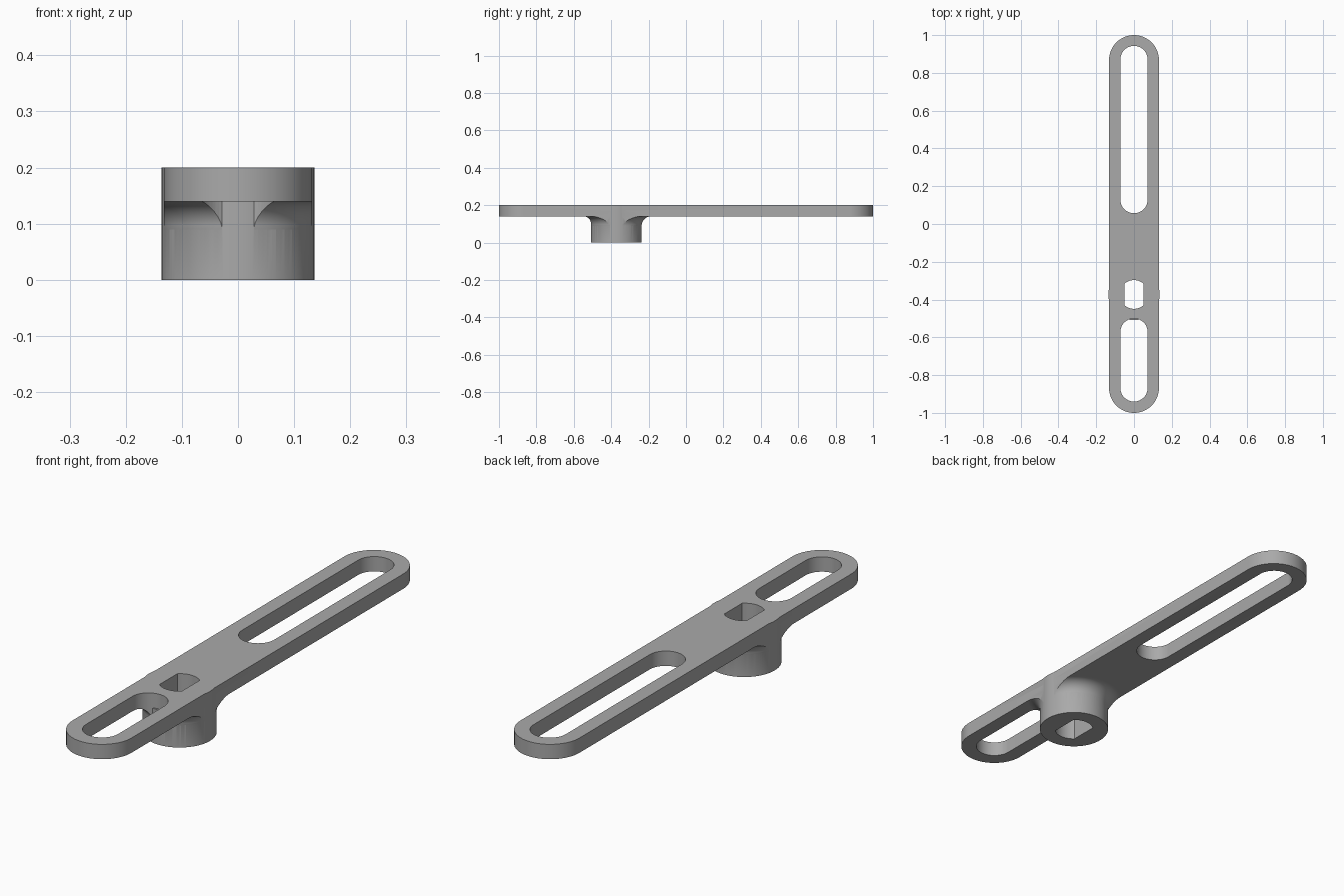
import bpy, bmesh, math

if "Cube" in bpy.data.objects:
    bpy.data.objects.remove(bpy.data.objects["Cube"], do_unlink=True)

TOP, UNDER = 0.2, 0.14        # faces of the flat bar
HALF_W = 0.132                # half width of the bar
HUB_Y, HUB_R = -0.373, 0.136
FILLET = 0.05

grey = bpy.data.materials.new("plain grey")
grey.use_nodes = True
colour = (0.4, 0.4, 0.4, 1)
grey.diffuse_color = colour
grey.node_tree.nodes["Principled BSDF"].inputs["Base Color"].default_value = colour


def make_object(name, bm):
    bmesh.ops.recalc_face_normals(bm, faces=bm.faces)
    mesh = bpy.data.meshes.new(name)
    bm.to_mesh(mesh)
    bm.free()
    mesh.materials.append(grey)
    obj = bpy.data.objects.new(name, mesh)
    bpy.context.collection.objects.link(obj)
    return obj


def prism(name, outline, z0, z1):
    bm = bmesh.new()
    face = bm.faces.new([bm.verts.new((x, y, z0)) for x, y in outline])
    up = bmesh.ops.extrude_face_region(bm, geom=[face])["geom"]
    verts = [v for v in up if isinstance(v, bmesh.types.BMVert)]
    bmesh.ops.translate(bm, verts=verts, vec=(0, 0, z1 - z0))
    return make_object(name, bm)


def arc(cy, r, start, end, steps=32):
    angles = [start + (end - start) * i / steps for i in range(steps + 1)]
    return [(r * math.cos(a), cy + r * math.sin(a)) for a in angles]


def stadium(y0, y1, r):
    return arc(y1 - r, r, 0, math.pi) + arc(y0 + r, r, math.pi, 2 * math.pi)


def circle(cy, r):
    return arc(cy, r, 0, 2 * math.pi, 96)[:-1]


def lathe(name, profile, cy):
    bm = bmesh.new()
    verts = [bm.verts.new((r, cy, z)) for r, z in profile]
    edges = [bm.edges.new(pair) for pair in zip(verts, verts[1:])]
    bmesh.ops.spin(bm, geom=verts + edges, cent=(0, cy, 0), axis=(0, 0, 1),
                   angle=2 * math.pi, steps=96, use_merge=True)
    bmesh.ops.remove_doubles(bm, verts=bm.verts, dist=1e-5)
    return make_object(name, bm)


def combine(target, tool, operation):
    mod = target.modifiers.new(operation, "BOOLEAN")
    mod.operation, mod.solver, mod.object = operation, "EXACT", tool
    bpy.context.view_layer.update()
    graph = bpy.context.evaluated_depsgraph_get()
    result = bpy.data.meshes.new_from_object(target.evaluated_get(graph))
    target.modifiers.clear()
    target.data = result
    bpy.data.objects.remove(tool, do_unlink=True)


def cut_slots(target, z0):
    for y0, y1 in ((0.057, 0.943), (-0.94, -0.5)):
        combine(target, prism("slot_cutter", stadium(y0, y1, 0.072), z0, 0.3), "DIFFERENCE")


# Flat bar with rounded ends
bar = prism("slotted_arm", stadium(-1, 1, HALF_W), UNDER, TOP)

# Flared fillet under the bar, trimmed to the bar's width
flare = [(0, 0.08), (HUB_R - 0.003, 0.08)]
for i in range(13):
    a = math.pi / 2 * i / 12
    flare.append((HUB_R + FILLET * (1 - math.cos(a)),
                  UNDER - FILLET + FILLET * math.sin(a)))
flare += [(HUB_R + FILLET, 0.17), (0, 0.17)]
fillet = lathe("fillet", flare, HUB_Y)
trim = [(-HALF_W, -1), (HALF_W, -1), (HALF_W, 1), (-HALF_W, 1)]
combine(fillet, prism("trim", trim, 0, 0.3), "INTERSECT")
combine(bar, fillet, "UNION")
cut_slots(bar, 0.05)

# Round hub, relieved by the short slot only through the bar
hub = prism("hub", circle(HUB_Y, HUB_R), 0, TOP)
cut_slots(hub, UNDER)
combine(bar, hub, "UNION")

# Shaft hole with two flat sides
t = math.acos(0.05 / 0.076)
hole = arc(HUB_Y, 0.076, t, math.pi - t) + arc(HUB_Y, 0.076, math.pi + t, 2 * math.pi - t)
combine(bar, prism("hole_cutter", hole, -0.1, 0.3), "DIFFERENCE")

bpy.ops.object.select_all(action="DESELECT")
bar.select_set(True)
bpy.context.view_layer.objects.active = bar
bpy.ops.object.shade_smooth_by_angle(angle=math.radians(30))
